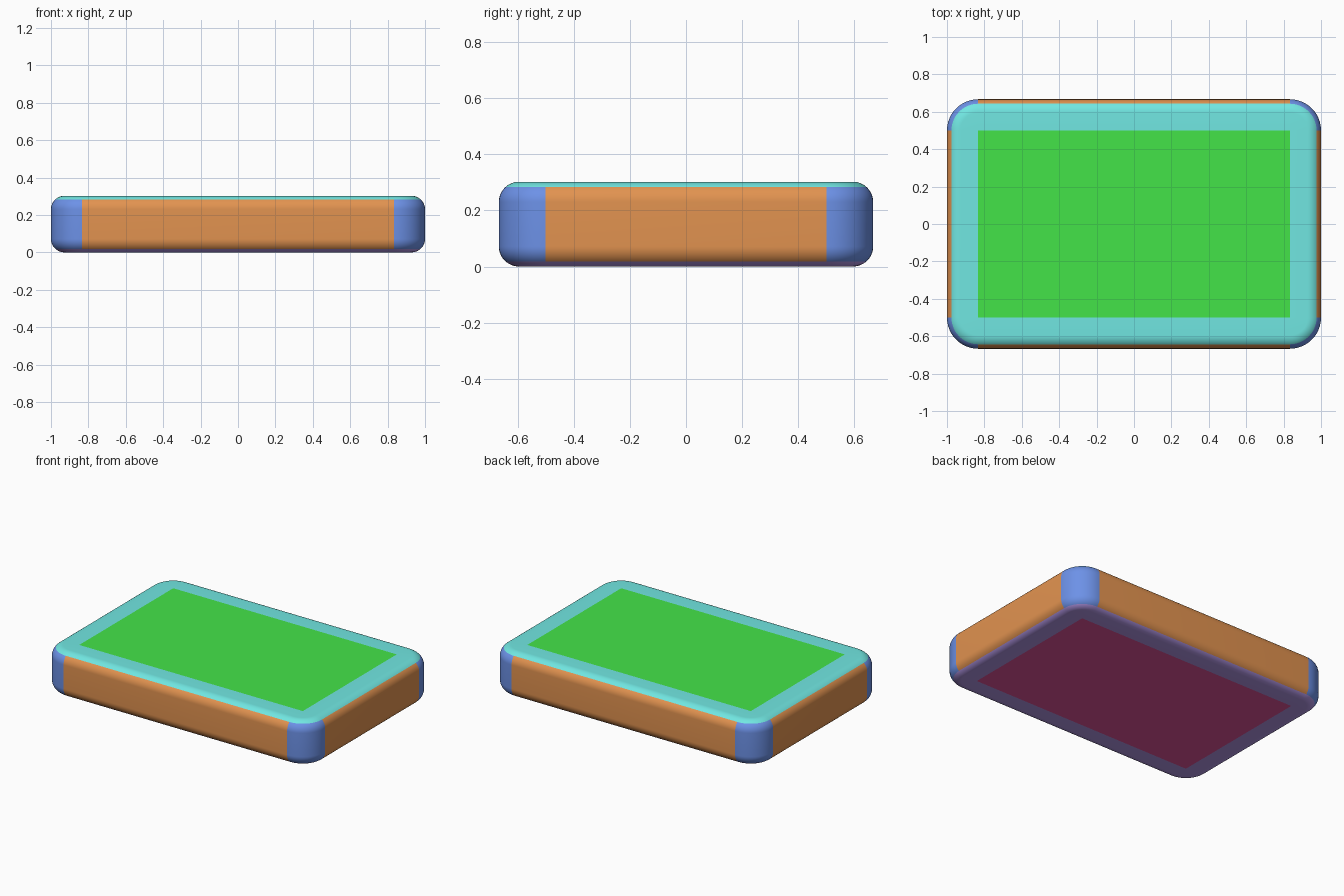
import bpy, bmesh, math

if "Cube" in bpy.data.objects:
    bpy.data.objects.remove(bpy.data.objects["Cube"])

HX, HY, H = 1.0, 0.667, 0.302   # half length, half depth, height
R = 0.167                       # plan corner radius
E = 0.072                       # rounding of the top and bottom rims
CORNER_STEPS, RIM_STEPS = 12, 15


def linear(c):
    c /= 255
    return c / 12.92 if c <= 0.04045 else ((c + 0.055) / 1.055) ** 2.4


COLOURS = {
    "orange_sides": (226, 147, 80),
    "blue_corners": (109, 146, 232),
    "cyan_rim": (113, 231, 226),
    "green_top": (68, 228, 73),
    "purple_rim": (178, 150, 230),
    "red_bottom": (225, 82, 155),
}
SIDE, CORNER, RIM_TOP, TOP, RIM_LOW, BOTTOM = range(6)

# vertical profile: (distance out from the core rectangle, height, angle upward)
profile = [(0, 0, -90)]
for lift, sign in ((E, -1), (H - E, 1)):
    angles = [90 * i / RIM_STEPS for i in range(RIM_STEPS + 1)]
    for a in (reversed(angles) if sign < 0 else angles):
        t = math.radians(a)
        profile.append((R - E + E * math.cos(t), lift + sign * E * math.sin(t), sign * a))
profile.append((0, H, 90))

# rounded-rectangle rings along the profile
bm = bmesh.new()
rings = []
for out, z, _ in profile:
    ring = []
    for q, (sx, sy) in enumerate(((1, 1), (-1, 1), (-1, -1), (1, -1))):
        for j in range(CORNER_STEPS + 1):
            t = math.pi / 2 * (q + j / CORNER_STEPS)
            ring.append(bm.verts.new((sx * (HX - R) + out * math.cos(t),
                                      sy * (HY - R) + out * math.sin(t), z)))
    rings.append(ring)

# skin, coloured by steepness and by corner or side
n = len(rings[0])
for k in range(len(rings) - 1):
    a, b = rings[k], rings[k + 1]
    steep = (profile[k][2] + profile[k + 1][2]) / 2
    for i in range(n):
        j = (i + 1) % n
        f = bm.faces.new((a[i], a[j], b[j], b[i]))
        if steep > 48:
            f.material_index = RIM_TOP
        elif steep < -48:
            f.material_index = RIM_LOW
        else:
            f.material_index = SIDE if j % (CORNER_STEPS + 1) == 0 else CORNER

# flat inner panels on top and bottom
bm.faces.new(rings[-1][::CORNER_STEPS + 1]).material_index = TOP
bm.faces.new(rings[0][::CORNER_STEPS + 1][::-1]).material_index = BOTTOM
bmesh.ops.remove_doubles(bm, verts=bm.verts[:], dist=1e-5)
bmesh.ops.recalc_face_normals(bm, faces=bm.faces[:])
for f in bm.faces:
    f.smooth = True

mesh = bpy.data.meshes.new("rounded_slab")
bm.to_mesh(mesh)
bm.free()
for name, rgb in COLOURS.items():
    m = bpy.data.materials.new(name)
    m.diffuse_color = (*map(linear, rgb), 1)
    m.use_nodes = True
    m.node_tree.nodes["Principled BSDF"].inputs["Base Color"].default_value = m.diffuse_color
    mesh.materials.append(m)
bpy.context.collection.objects.link(bpy.data.objects.new("rounded_slab", mesh))
